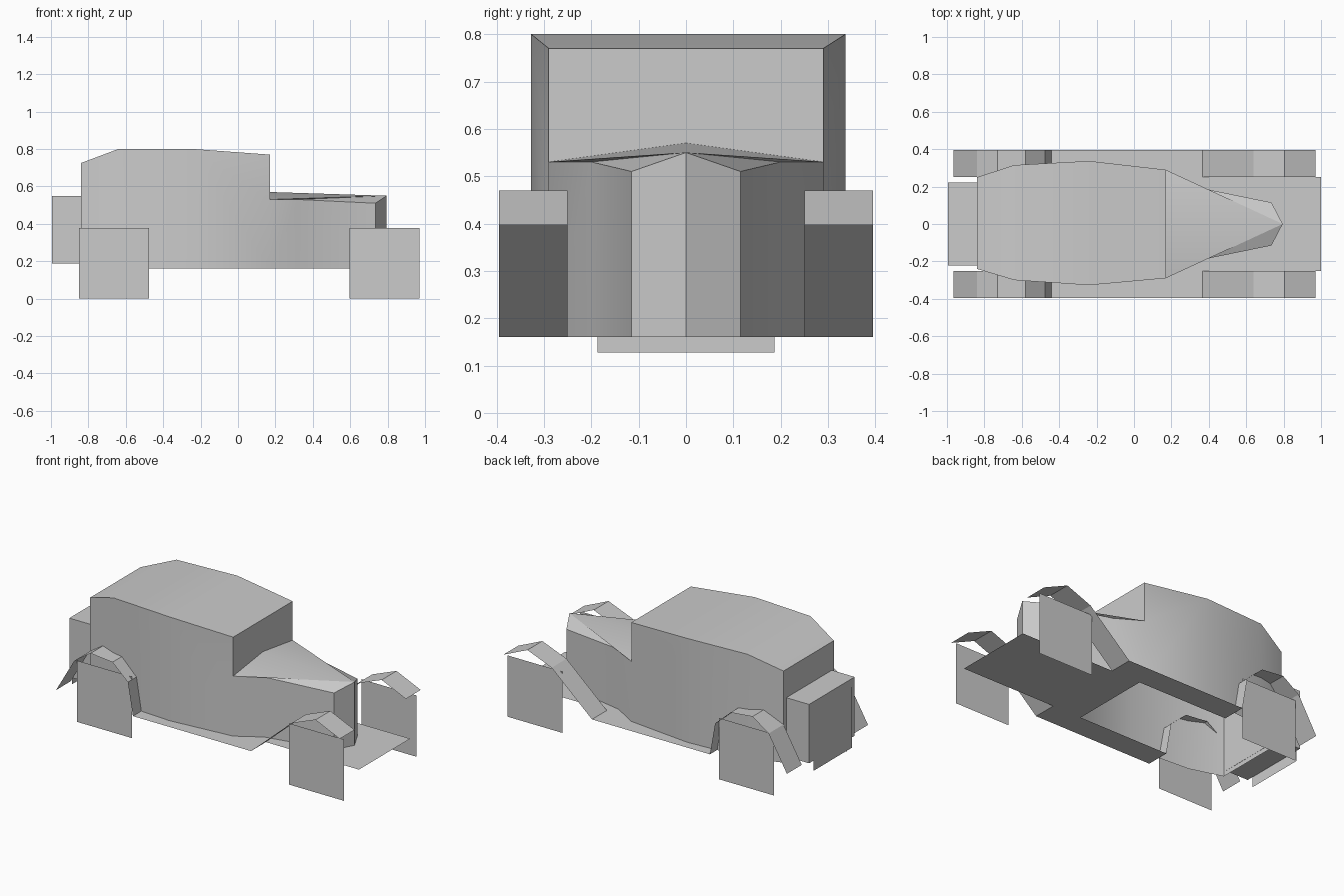
import bpy, bmesh, math

cube = bpy.data.objects.get("Cube")
if cube:
    bpy.data.objects.remove(cube, do_unlink=True)

grey = bpy.data.materials.new("plain_grey")
grey.use_nodes = True
colour = (0.6, 0.6, 0.6, 1)
grey.diffuse_color = colour
grey.node_tree.nodes["Principled BSDF"].inputs["Base Color"].default_value = colour


def build(name, polygons, smooth=False):
    """Make one object from a list of polygons, welding shared corners."""
    bm = bmesh.new()
    for points in polygons:
        bm.faces.new([bm.verts.new(p) for p in points])
    bmesh.ops.remove_doubles(bm, verts=bm.verts, dist=0.0005)
    if smooth:
        bmesh.ops.recalc_face_normals(bm, faces=bm.faces)
    mesh = bpy.data.meshes.new(name)
    bm.to_mesh(mesh)
    bm.free()
    mesh.materials.append(grey)
    obj = bpy.data.objects.new(name, mesh)
    bpy.context.collection.objects.link(obj)
    if smooth:
        bpy.ops.object.select_all(action='DESELECT')
        obj.select_set(True)
        bpy.context.view_layer.objects.active = obj
        bpy.ops.object.shade_smooth_by_angle(angle=math.radians(30))
    return obj


FLOOR = 0.16

# Body shell: stations of (x, left half width, right half width, top height)
cabin = [(-0.84, 0.25, 0.24, 0.725), (-0.64, 0.315, 0.30, 0.80),
         (-0.24, 0.337, 0.327, 0.80), (0.17, 0.29, 0.29, 0.77)]
hood = [(0.17, 0.29, 0.53), (0.32, 0.20, 0.53), (0.735, 0.115, 0.51), (0.795, 0, 0.55)]
ridge, nose = (0.17, 0, 0.57), (0.795, 0, 0.55)
shell = []

for a, b in zip(cabin, cabin[1:]):
    for side, k in ((1, 1), (-1, 2)):
        wall = [(a[0], side * a[k], FLOOR), (b[0], side * b[k], FLOOR)]
        if b is cabin[-1]:
            wall.append((b[0], side * b[k], hood[0][2]))
        wall += [(b[0], side * b[k], b[3]), (a[0], side * a[k], a[3])]
        shell.append(wall)
    # Roof panel
    shell.append([(a[0], a[1], a[3]), (a[0], -a[2], a[3]),
                  (b[0], -b[2], b[3]), (b[0], b[1], b[3])])

# Rear wall and windscreen
x, left, right, top = cabin[0]
shell.append([(x, left, FLOOR), (x, -right, FLOOR), (x, -right, top), (x, left, top)])
x, left, right, top = cabin[-1]
cowl = hood[0][2]
shell.append([(x, -right, cowl), ridge, (x, left, cowl), (x, left, top), (x, -right, top)])

# Hood sides, and hood top fanned from the nose
for side in (1, -1):
    rim = [(x, side * y, z) for x, y, z in hood]
    for a, b in zip(rim, rim[1:]):
        shell.append([(a[0], a[1], FLOOR), (b[0], b[1], FLOOR), b, a])
    for a, b in zip([ridge] + rim, rim[:-1]):
        shell.append([nose, a, b])
build("body_shell", shell, smooth=True)

# Floor plate under the hood
build("floor_plate", [[(0.17, -0.25, FLOOR), (1, -0.25, FLOOR),
                       (1, 0.25, FLOOR), (0.17, 0.25, FLOOR)]])

# Fenders joined by a running board, and flat square wheels
strip = [(-0.965, 0.18), (-0.84, 0.395), (-0.73, 0.47), (-0.58, 0.455),
         (-0.475, 0.36), (-0.44, FLOOR), (0.365, FLOOR), (0.64, 0.405),
         (0.805, 0.47), (0.97, 0.397)]
for side, label in ((1, "left"), (-1, "right")):
    lo, hi = sorted((side * 0.25, side * 0.395))
    build(label + "_fenders_and_running_board",
          [[(a[0], lo, a[1]), (b[0], lo, b[1]), (b[0], hi, b[1]), (a[0], hi, a[1])]
           for a, b in zip(strip, strip[1:])])
    for end, start in (("front", 0.595), ("rear", -0.85)):
        y, stop, height = side * 0.355, start + 0.375, 0.378
        wheel = [(start, y, 0), (stop, y, 0), (stop, y, height), (start, y, height)]
        build(f"{end}_{label}_wheel", [wheel[::-side]])

# Trunk box at the back
bpy.ops.mesh.primitive_cube_add(size=1, location=(-0.917, 0, 0.3685))
trunk = bpy.context.object
trunk.name = "trunk"
trunk.scale = (0.156, 0.444, 0.363)
trunk.data.materials.append(grey)

# Spare wheel on the trunk
build("spare_wheel", [[(-1, 0.187, 0.128), (-1, -0.187, 0.128),
                       (-1, -0.187, 0.503), (-1, 0.187, 0.503)]])
